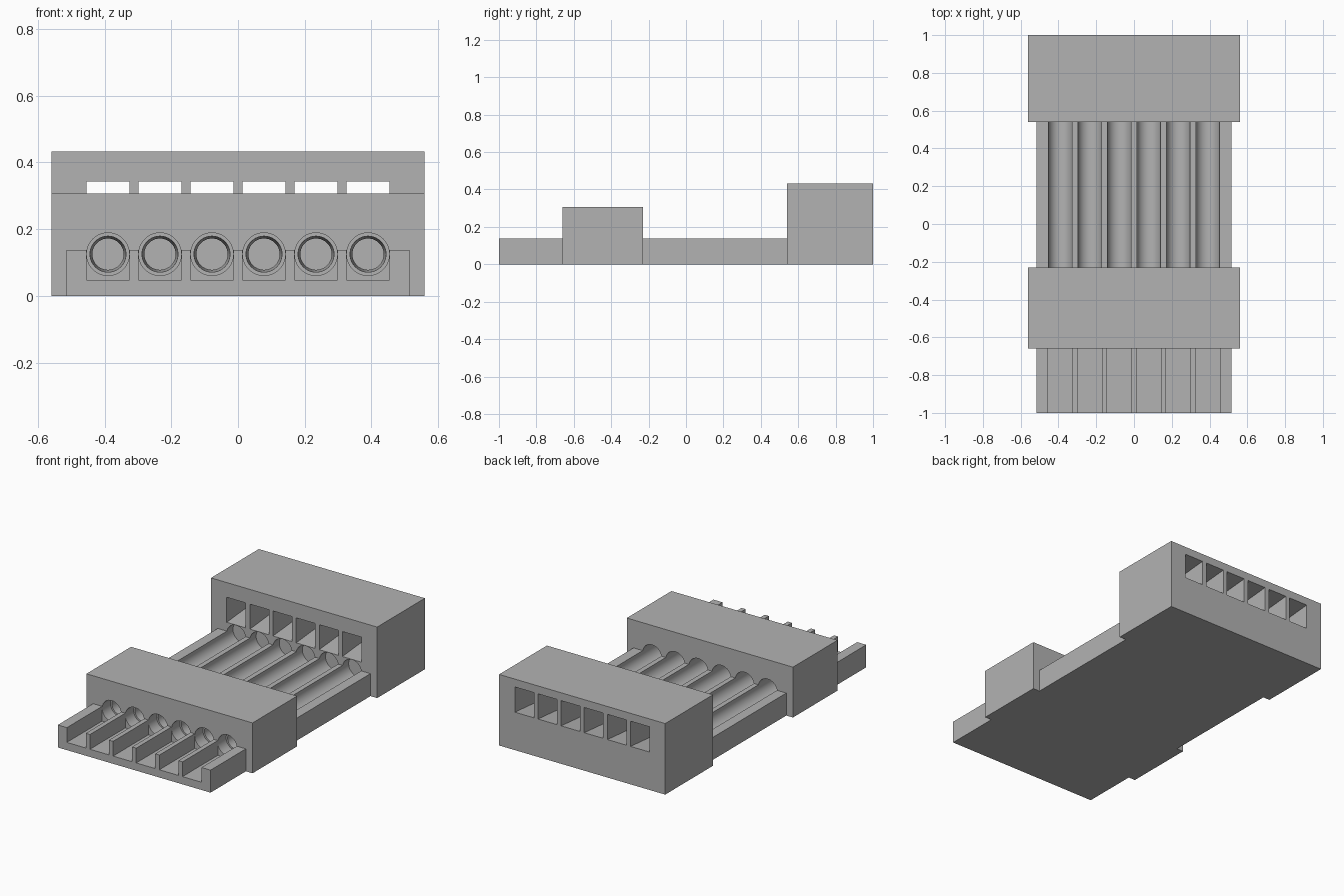
import bpy, bmesh, math
from mathutils import Matrix

cube = bpy.data.objects.get("Cube")
if cube:
    bpy.data.objects.remove(cube, do_unlink=True)

grey = bpy.data.materials.new("plain grey")
grey.use_nodes = True
colour = (0.45, 0.45, 0.45, 1)
grey.diffuse_color = colour
grey.node_tree.nodes["Principled BSDF"].inputs["Base Color"].default_value = colour

LANES = [(i - 2.5) * 0.156 for i in range(6)]
HALF = 0.064          # half width of every lane
AXIS_Z = 0.125        # height of the round bores


def finish(name, bm):
    bmesh.ops.recalc_face_normals(bm, faces=bm.faces)
    mesh = bpy.data.meshes.new(name)
    bm.to_mesh(mesh)
    bm.free()
    mesh.materials.append(grey)
    ob = bpy.data.objects.new(name, mesh)
    bpy.context.collection.objects.link(ob)
    return ob


def add_prism(bm, x, half, outline):
    """Extrude a (y, z) outline across x - half .. x + half."""
    face = bm.faces.new([bm.verts.new((x - half, y, z)) for y, z in outline])
    ext = bmesh.ops.extrude_face_region(bm, geom=[face])["geom"]
    verts = [v for v in ext if isinstance(v, bmesh.types.BMVert)]
    bmesh.ops.translate(bm, verts=verts, vec=(2 * half, 0, 0))


def add_lathe(bm, x, profile, sides=40):
    """Solid of revolution along y from (y, radius) steps."""
    rings = []
    for y, r in profile:
        ring = bmesh.ops.create_circle(bm, segments=sides, radius=r, matrix=Matrix.Translation(
            (x, y, AXIS_Z)) @ Matrix.Rotation(math.pi / 2, 4, 'X'))["verts"]
        rings.append(ring)
    for a, b in zip(rings, rings[1:]):
        for i in range(sides):
            j = (i + 1) % sides
            bm.faces.new((a[i], a[j], b[j], b[i]))
    bm.faces.new(rings[0])
    bm.faces.new(rings[-1])


def box(y0, y1, z0, z1):
    return [(y0, z0), (y1, z0), (y1, z1), (y0, z1)]


def block(name, half, outline):
    bm = bmesh.new()
    add_prism(bm, 0, half, outline)
    return finish(name, bm)


def lanes(name, add, *args):
    bm = bmesh.new()
    for x in LANES:
        add(bm, x, *args)
    ob = finish(name, bm)
    ob.hide_render = True
    return ob


def combine(body, tool, operation):
    mod = body.modifiers.new(tool.name, 'BOOLEAN')
    mod.operation, mod.solver, mod.object = operation, 'EXACT', tool
    bpy.context.view_layer.objects.active = body
    bpy.ops.object.modifier_apply(modifier=mod.name)
    bpy.data.objects.remove(tool, do_unlink=True)


# Base tray with a clamp block and a taller rear block
body = block("connector_body", 0.515, box(-1, 0.8, 0, 0.137))
combine(body, block("clamp_block", 0.56, box(-0.66, -0.23, 0, 0.307)), 'UNION')
combine(body, block("rear_block", 0.56, box(0.54, 1, 0, 0.433)), 'UNION')

# Square open channels at the front
combine(body, lanes("front_channels", add_prism, HALF, box(-1.1, -0.66, 0.047, 0.2)), 'DIFFERENCE')

# Stepped bores through the clamp block, running on as half-round grooves
bore = [(-0.68, HALF), (-0.58, HALF), (-0.58, 0.054), (-0.40, 0.047), (-0.40, HALF), (0.60, HALF)]
combine(body, lanes("round_bores", add_lathe, bore), 'DIFFERENCE')

# Windows climbing through the rear block
slope = [(0.44, 0.182), (1.1, 0.24), (1.1, 0.394), (0.44, 0.334)]
combine(body, lanes("rear_windows", add_prism, HALF, slope), 'DIFFERENCE')

bpy.ops.object.select_all(action='DESELECT')
body.select_set(True)
bpy.context.view_layer.objects.active = body
bpy.ops.object.shade_smooth_by_angle(angle=math.radians(30))
